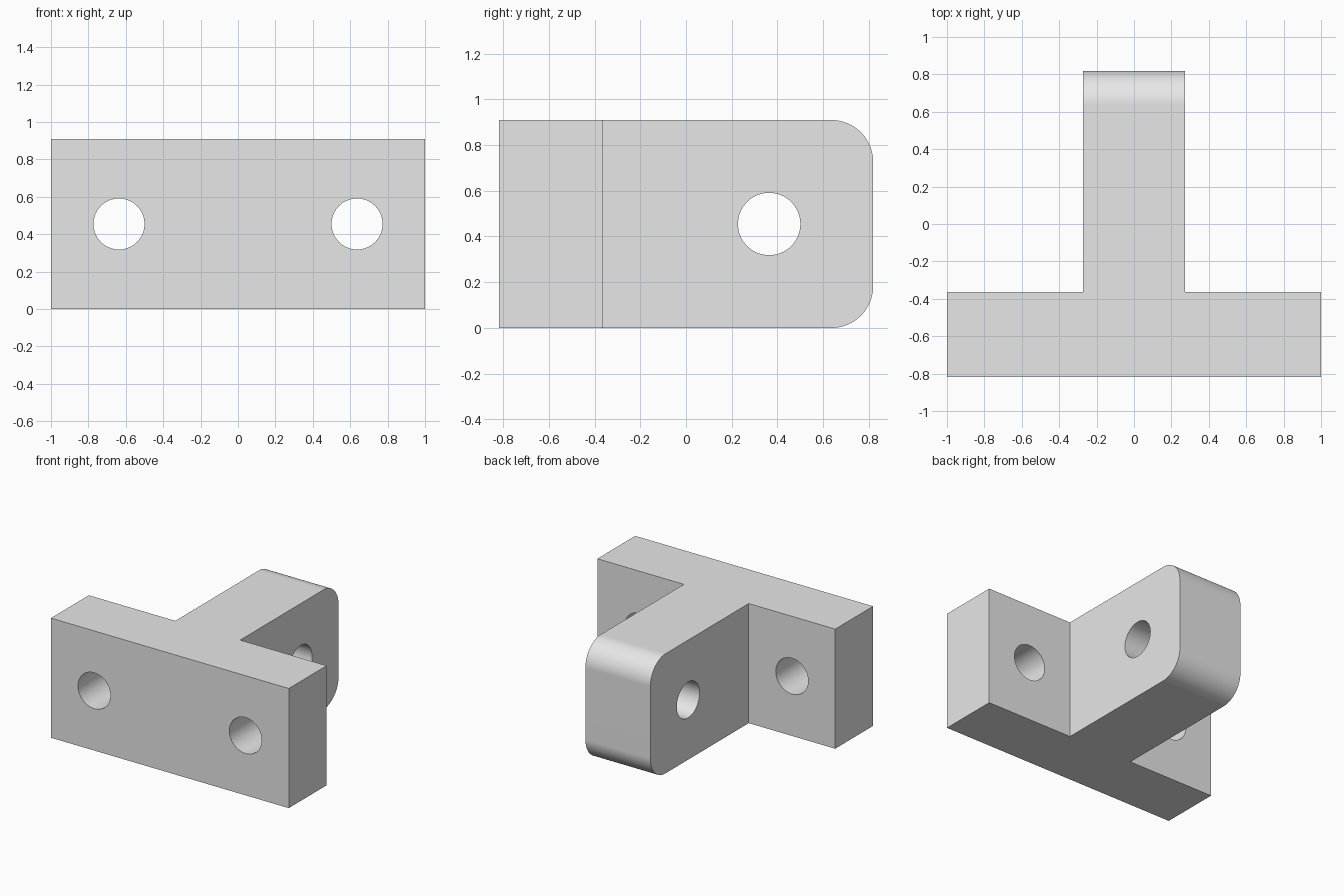
import bpy
import bmesh
from math import pi, radians

cube = bpy.data.objects.get("Cube")
if cube:
    bpy.data.objects.remove(cube, do_unlink=True)

# Dimensions in modelling units, scaled so the plate is 2 wide
U = 2 / 22
HEIGHT = 10 * U
FRONT, PLATE_BACK, BACK = -9 * U, -4 * U, 9 * U
PLATE_HALF, WEB_HALF = 11 * U, 3 * U
CORNER, HOLE = 2 * U, 1.5 * U

grey = bpy.data.materials.new("light grey")
grey.use_nodes = True
grey.diffuse_color = (0.8, 0.8, 0.8, 1)
grey.node_tree.nodes["Principled BSDF"].inputs["Base Color"].default_value = (0.8, 0.8, 0.8, 1)

# T-shaped body extruded upward from its half outline
half = [(PLATE_HALF, FRONT), (PLATE_HALF, PLATE_BACK),
        (WEB_HALF, PLATE_BACK), (WEB_HALF, BACK)]
outline = half + [(-x, y) for x, y in reversed(half)]
bm = bmesh.new()
base = bm.faces.new([bm.verts.new((x, y, 0)) for x, y in outline])
top = bmesh.ops.extrude_face_region(bm, geom=[base])["geom"]
bmesh.ops.translate(bm, vec=(0, 0, HEIGHT),
                    verts=[v for v in top if isinstance(v, bmesh.types.BMVert)])
bmesh.ops.recalc_face_normals(bm, faces=bm.faces)

# Rounded upper and lower corners at the end of the web
ends = [e for e in bm.edges
        if all(v.co.y > BACK - 0.001 for v in e.verts)
        and abs(e.verts[0].co.z - e.verts[1].co.z) < 0.001]
bmesh.ops.bevel(bm, geom=ends, offset=CORNER, offset_type='OFFSET',
                segments=16, profile=0.5, affect='EDGES')
mesh = bpy.data.meshes.new("t_bracket")
bm.to_mesh(mesh)
bm.free()
mesh.materials.append(grey)
bracket = bpy.data.objects.new("t_bracket", mesh)
bpy.context.collection.objects.link(bracket)


def activate(obj):
    bpy.ops.object.select_all(action='DESELECT')
    obj.select_set(True)
    bpy.context.view_layer.objects.active = obj


def drill(x, y, depth, rotation):
    """Cut a round hole through the bracket."""
    bpy.ops.mesh.primitive_cylinder_add(vertices=64, radius=HOLE, depth=depth,
                                        location=(x, y, HEIGHT / 2), rotation=rotation)
    cutter = bpy.context.object
    cutter.name = "hole_cutter"
    cutter.hide_render = True
    cutter.data.materials.append(grey)
    activate(bracket)
    mod = bracket.modifiers.new("hole", 'BOOLEAN')
    mod.operation = 'DIFFERENCE'
    mod.solver = 'EXACT'
    mod.object = cutter
    bpy.ops.object.modifier_apply(modifier=mod.name)
    bpy.data.objects.remove(cutter, do_unlink=True)


# Two holes through the plate, one across the web
for side in (-1, 1):
    drill(side * 7 * U, (FRONT + PLATE_BACK) / 2, 7 * U, (pi / 2, 0, 0))
drill(0, 4 * U, 8 * U, (0, pi / 2, 0))

# Smooth curved walls, flat large faces
activate(bracket)
bpy.ops.object.shade_smooth_by_angle(angle=radians(30))
weighted = bracket.modifiers.new("flat_faces", 'WEIGHTED_NORMAL')
weighted.keep_sharp = True
